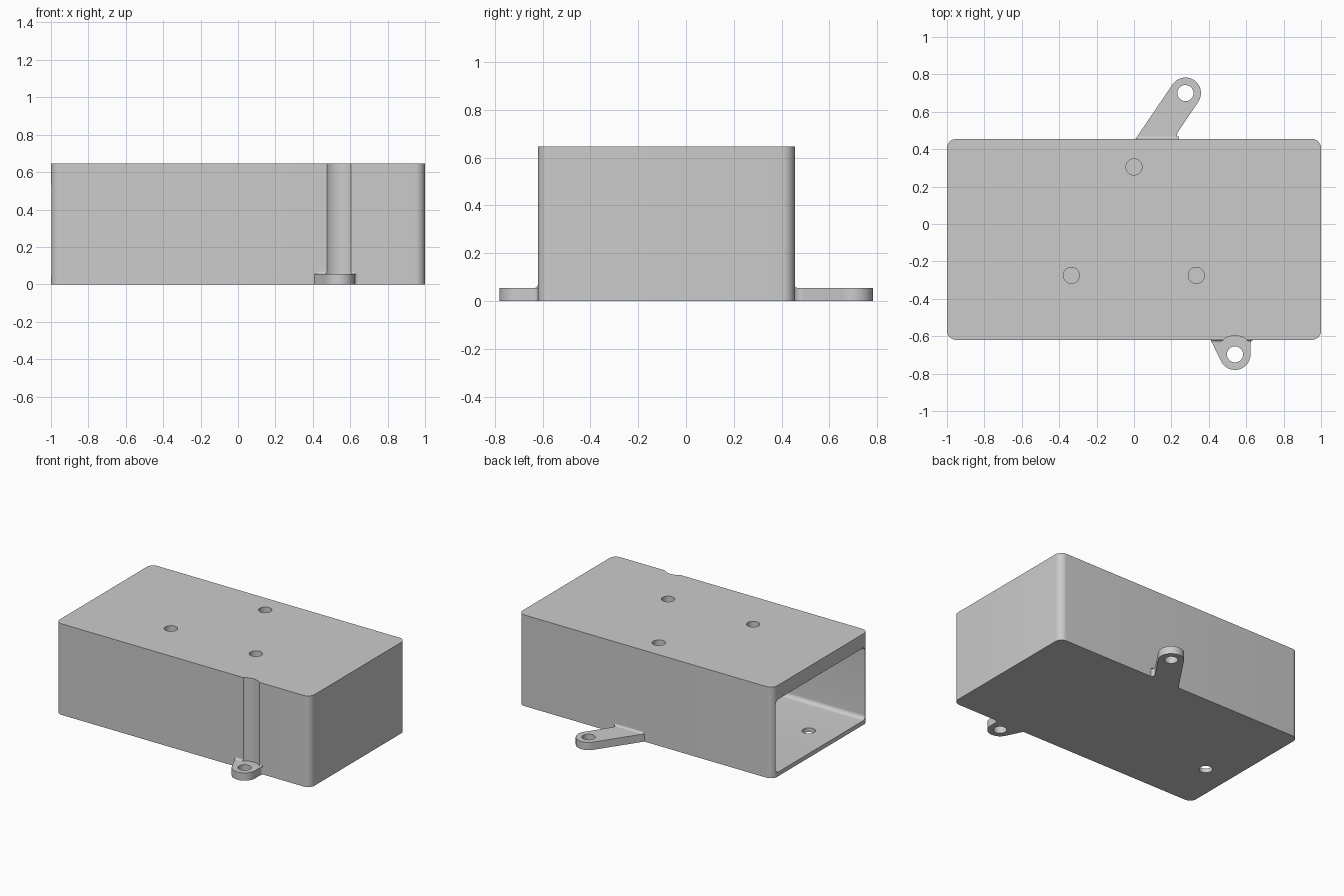
import bpy, bmesh
from math import cos, sin, pi, radians

cube = bpy.data.objects.get("Cube")
if cube:
    bpy.data.objects.remove(cube)

grey = bpy.data.materials.new("plain_grey")
grey.use_nodes = True
COLOUR = (0.6, 0.6, 0.6, 1)
grey.diffuse_color = COLOUR
grey.node_tree.nodes["Principled BSDF"].inputs["Base Color"].default_value = COLOUR

BACK, FRONT, TOP = 0.455, -0.62, 0.647
TAB, HOLE, WALL = 0.055, 0.043, 0.035


def arc(x, y, r, start, end, n):
    """Points on an arc, angles in degrees."""
    angles = [radians(start + (end - start) * i / n) for i in range(n + 1)]
    return [(x + r * cos(a), y + r * sin(a)) for a in angles]


def rounded(x0, y0, x1, y1, r):
    """Outline of a rectangle with rounded corners."""
    corners = [(x1 - r, y1 - r), (x0 + r, y1 - r), (x0 + r, y0 + r), (x1 - r, y0 + r)]
    return [p for i, (x, y) in enumerate(corners)
            for p in arc(x, y, r, 90 * i, 90 * i + 90, 10)]


def prism(name, outline, low, high, along_x=False):
    """Extrude an outline along z, or a (y, z) outline along x."""
    place = (lambda a, b, h: (h, a, b)) if along_x else (lambda a, b, h: (a, b, h))
    bm = bmesh.new()
    ends = [[bm.verts.new(place(a, b, h)) for a, b in outline] for h in (low, high)]
    bm.faces.new(ends[0][::-1])
    bm.faces.new(ends[1])
    n = len(outline)
    for i in range(n):
        j = (i + 1) % n
        bm.faces.new((ends[0][i], ends[0][j], ends[1][j], ends[1][i]))
    bmesh.ops.recalc_face_normals(bm, faces=bm.faces)
    mesh = bpy.data.meshes.new(name)
    bm.to_mesh(mesh)
    bm.free()
    mesh.materials.append(grey)
    obj = bpy.data.objects.new(name, mesh)
    bpy.context.collection.objects.link(obj)
    return obj


def cylinder(x, y, r, low, high):
    return prism("cutter", arc(x, y, r, 0, 360 * 47 / 48, 47), low, high)


def select(obj):
    bpy.ops.object.select_all(action="DESELECT")
    obj.select_set(True)
    bpy.context.view_layer.objects.active = obj


def cut(obj, cutter):
    """Subtract a cutter and discard it."""
    cutter.hide_render = True
    mod = obj.modifiers.new("cut", "BOOLEAN")
    mod.operation, mod.solver, mod.object = "DIFFERENCE", "EXACT", cutter
    select(obj)
    bpy.ops.object.modifier_apply(modifier=mod.name)
    bpy.data.objects.remove(cutter)


# Hollow case, open at the -x end, with a thick roof
case = prism("case", rounded(-1, FRONT, 1, BACK, 0.05), 0, TOP)
cavity = rounded(FRONT + WALL, 0.03, BACK - WALL, TOP - 0.1, 0.03)
cut(case, prism("cutter", cavity, -1.2, 1 - WALL, along_x=True))

# Blind roof holes and one hole through the floor
for x, y in ((0, 0.305), (-0.335, -0.275), (0.333, -0.275)):
    cut(case, cylinder(x, y, HOLE, TOP - 0.06, TOP + 0.1))
cut(case, cylinder(-0.8, -0.235, HOLE, -0.1, 0.1))

# Screw tabs, each a rounded arm flaring into the wall
FX, FY, BX, BY, R = 0.54, -0.697, 0.275, 0.7, 0.083
front_tab = prism("front_tab", [(0.41, FRONT)] + arc(FX, FY, R, 207, 360, 24)
                  + arc(0.643, -0.64, 0.02, 180, 90, 6), 0, TAB)
back_tab = prism("back_tab", arc(BX, BY, R, -34, 146, 32) + [(0.008, BACK)]
                 + arc(0.26, 0.475, 0.03, 222, 146, 6), 0, TAB)
cut(front_tab, cylinder(FX, FY, HOLE, -0.1, 0.1))
cut(back_tab, cylinder(BX, BY, HOLE, -0.1, 0.1))


# Small coved strips where the tabs meet the walls
def cove(name, wall, side, x0, x1):
    r = 0.014
    curve = [(wall + side * (r + a), TAB + r + b) for a, b in arc(0, 0, r, 180, 270, 6)]
    return prism(name, [(wall, TAB)] + curve, x0, x1, along_x=True)


front_cove = cove("front_tab_cove", FRONT, -1, 0.415, 0.625)
back_cove = cove("back_tab_cove", BACK, 1, 0.015, 0.24)

# Screwdriver channel up the front wall above the tab hole
for part in (case, front_cove):
    cut(part, cylinder(FX, FY, 0.1, TAB, TOP + 0.1))

# Smooth the curved walls, keep the corners sharp
for part in (case, front_tab, back_tab, front_cove, back_cove):
    select(part)
    bpy.ops.object.shade_smooth_by_angle(angle=radians(30))
